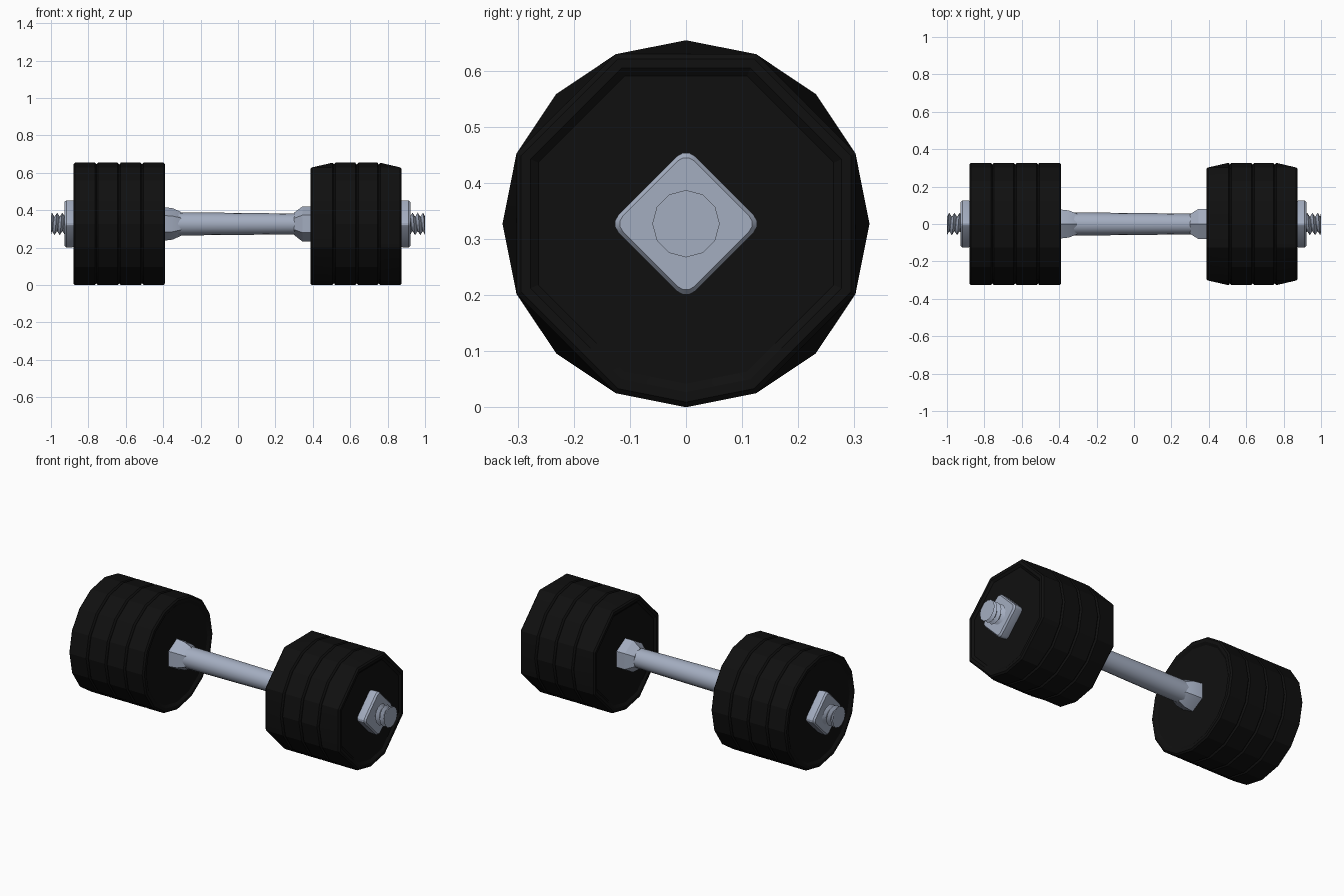
import bpy, bmesh, math

if "Cube" in bpy.data.objects:
    bpy.data.objects.remove(bpy.data.objects["Cube"])

CZ = 0.327  # height of the bar axis


def material(name, rgb):
    m = bpy.data.materials.new(name)
    m.diffuse_color = (*rgb, 1)
    m.use_nodes = True
    m.node_tree.nodes["Principled BSDF"].inputs["Base Color"].default_value = m.diffuse_color
    return m


black = material("black_rubber", (0.005, 0.005, 0.005))
steel = material("blue_grey_steel", (0.37, 0.42, 0.53))


def polygon(n, r, start=0.0):
    """Regular loop of (y, z) points around the bar axis."""
    return [(r * math.cos(start + 2 * math.pi * i / n),
             r * math.sin(start + 2 * math.pi * i / n)) for i in range(n)]


def finish(name, bm, mat, angle):
    bmesh.ops.recalc_face_normals(bm, faces=bm.faces[:])
    me = bpy.data.meshes.new(name)
    bm.to_mesh(me)
    bm.free()
    me.materials.append(mat)
    ob = bpy.data.objects.new(name, me)
    bpy.context.collection.objects.link(ob)
    bpy.ops.object.select_all(action='DESELECT')
    ob.select_set(True)
    bpy.context.view_layer.objects.active = ob
    bpy.ops.object.shade_smooth_by_angle(angle=math.radians(angle))
    return ob


def loft(name, rings, mat, angle=30):
    """Skin a list of (x, loop) sections and cap both ends."""
    bm = bmesh.new()
    rows = [[bm.verts.new((x, y, z + CZ)) for y, z in loop] for x, loop in rings]
    n = len(rows[0])
    for a, b in zip(rows, rows[1:]):
        for i in range(n):
            j = (i + 1) % n
            bm.faces.new((a[i], a[j], b[j], b[i]))
    bm.faces.new(rows[0])
    bm.faces.new(rows[-1])
    return finish(name, bm, mat, angle)


def disc_loop(r, coarse):
    """16-sided loop; coarse flattens it to an octagon that keeps the bottom point."""
    pts = polygon(16, r)
    if coarse:
        k = math.cos(math.pi / 8)
        pts = [(y * k, z * k) if i % 2 == 0 and i != 12 else (y, z)
               for i, (y, z) in enumerate(pts)]
    return pts


def plate(name, x0, x1, coarse0, coarse1):
    """Weight plate with chamfered rim and shallow recessed faces."""
    rings = [(x0 + 0.010, 0.285, coarse0), (x0, 0.300, coarse0),
             (x0, 0.318, coarse0), (x0 + 0.008, 0.327, coarse0),
             (x1 - 0.008, 0.327, coarse1), (x1, 0.318, coarse1),
             (x1, 0.300, coarse1), (x1 - 0.010, 0.285, coarse1)]
    loft(name, [(x, disc_loop(r, c)) for x, r, c in rings], black, 20)


# Weight plates, four on each end
left = [-0.88, -0.757, -0.635, -0.513, -0.39]
right = [0.387, 0.513, 0.635, 0.753, 0.875]
for i in range(4):
    plate(f"left_plate_{i + 1}", left[i], left[i + 1], False, False)
    plate(f"right_plate_{i + 1}", right[i], right[i + 1], i == 0, i == 3)

# Handle bar
loft("handle_bar", [(-0.33, polygon(16, 0.062)), (0.0, polygon(16, 0.059)),
                    (0.33, polygon(16, 0.055))], steel)

# Flared hexagonal collars against the inner plates
for name, profile in (
        ("left_collar", [(-0.40, 0.09), (-0.35, 0.084), (-0.305, 0.064)]),
        ("right_collar", [(0.40, 0.094), (0.345, 0.094), (0.30, 0.06)])):
    loft(name, [(x, polygon(6, r, math.pi / 2)) for x, r in profile], steel)


def diamond(scale):
    """Square on its corner with rounded tips."""
    pts = []
    for q in range(4):
        a = q * math.pi / 2
        for t in (-45, -15, 15, 45):
            b = a + math.radians(t)
            pts.append((scale * (0.105 * math.cos(a) + 0.022 * math.cos(b)),
                        scale * (0.105 * math.sin(a) + 0.022 * math.sin(b))))
    return pts


def threaded_end(name, side, start, end=1.0):
    """Screw thread: ridge and valley spiral clamped between start and end."""
    n, pitch = 12, 0.028
    turns = int((end - start) / pitch) + 2
    bm = bmesh.new()
    rows = []
    for k in range(-2, 2 * turns):
        row = []
        for i in range(n + 1):
            x = start + pitch * (k / 2 + i / n)
            a = 2 * math.pi * i / n
            r = 0.06 if k % 2 else 0.038
            row.append(bm.verts.new((side * min(max(x, start), end),
                                     r * math.cos(a), CZ + r * math.sin(a))))
        rows.append(row)
    for a, b in zip(rows, rows[1:]):
        for i in range(n):
            bm.faces.new((a[i], a[i + 1], b[i + 1], b[i]))
    bmesh.ops.remove_doubles(bm, verts=bm.verts[:], dist=0.0005)
    finish(name, bm, steel, 40)


# Locking nuts, threads and bar tips
for label, side, inner, outer in (("left", -1, 0.872, 0.928), ("right", 1, 0.866, 0.922)):
    loft(f"{label}_nut", [(side * inner, diamond(0.97)), (side * (inner + 0.02), diamond(1)),
                          (side * (outer - 0.010), diamond(1)), (side * outer, diamond(0.93))],
         steel, 25)
    threaded_end(f"{label}_thread", side, outer - 0.01)
    loft(f"{label}_bar_tip", [(side * (outer - 0.02), polygon(12, 0.04)),
                              (side * 0.999, polygon(12, 0.04))], steel)
